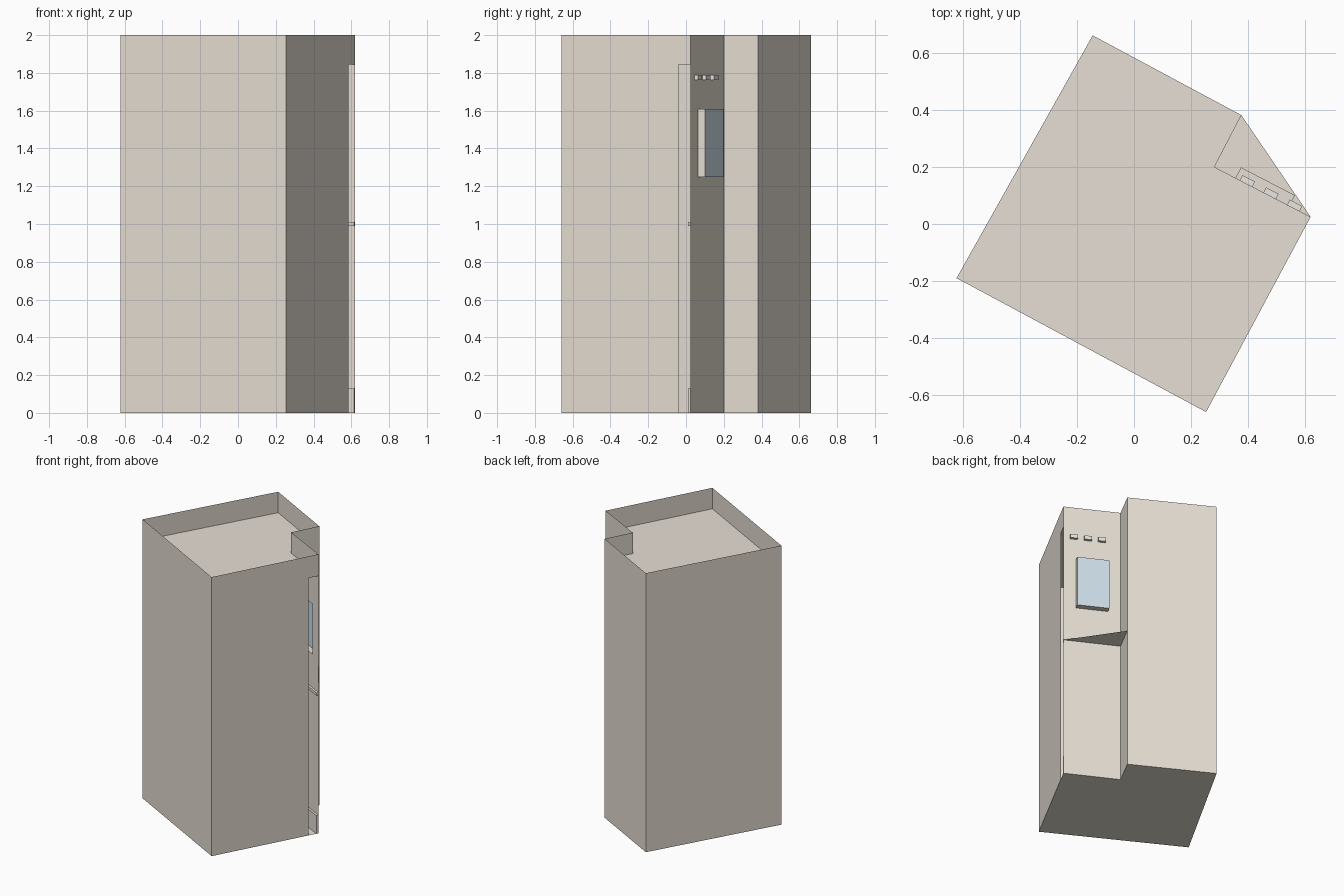
import bpy
from mathutils import Vector

if "Cube" in bpy.data.objects:
    bpy.data.objects.remove(bpy.data.objects["Cube"])

# plan corners, counter-clockwise
FL, FR = Vector((-0.623, -0.19)), Vector((0.253, -0.66))
CORNER, INNER = Vector((0.62, 0.025)), Vector((0.282, 0.2))
BR, BL = Vector((0.377, 0.382)), Vector((-0.145, 0.662))
PLAN = [FL, FR, CORNER, INNER, BR, BL]
along = INNER - CORNER
out = Vector((-along.y, along.x)).normalized() * -1   # out of the recess wall
H, ROOF = 2.0, 1.85


def material(name, colour):
    m = bpy.data.materials.new(name)
    m.diffuse_color = (*colour, 1)
    m.use_nodes = True
    m.node_tree.nodes["Principled BSDF"].inputs["Base Color"].default_value = m.diffuse_color
    return m


BODY = material("body_beige", (0.80, 0.74, 0.66))
BLUE = material("screen_blue", (0.62, 0.74, 0.82))
PALE = material("pale_pad", (0.83, 0.80, 0.75))


def mesh(name, faces, mat=BODY):
    verts, polys = [], []
    for f in faces:
        polys.append(range(len(verts), len(verts) + len(f)))
        verts += f
    me = bpy.data.meshes.new(name)
    me.from_pydata(verts, [], [list(p) for p in polys])
    me.materials.append(mat)
    ob = bpy.data.objects.new(name, me)
    bpy.context.collection.objects.link(ob)
    return ob


def wall(a, b, z0, z1):
    return [(*a, z0), (*b, z0), (*b, z1), (*a, z1)]


def flat(points, z):
    return [(*p, z) for p in points]


def on_wall(t, d=0.0):
    return CORNER + along * t + out * d


def bump(t0, t1, z0, z1, d):
    """Sides, underside and top of a box standing d off the recess wall, then its front."""
    a, b, c, e = on_wall(t0), on_wall(t0, d), on_wall(t1, d), on_wall(t1)
    sides = [wall(a, b, z0, z1), wall(c, e, z0, z1),
             flat([a, e, c, b], z0), flat([a, b, c, e], z1)]
    if d < 0:
        sides = [f[::-1] for f in sides]
    return sides, wall(b, c, z0, z1)


# thin outer shell; the side wall has a tall narrow opening beside the corner
SLOT = CORNER + (FR - CORNER).normalized() * 0.072
mesh("front_wall", [wall(FL, FR, 0, H)])
mesh("side_wall", [wall(FR, SLOT, 0, H), wall(SLOT, CORNER, ROOF - 0.005, H)])
mesh("recess_side_wall", [wall(INNER, BR, 0, H)])
mesh("back_wall", [wall(BR, BL, 0, H)])
mesh("left_wall", [wall(BL, FL, 0, H)])
mesh("sunken_roof", [flat(PLAN, ROOF)])
mesh("floor", [flat(PLAN[::-1], 0)])

# recess wall with the screen opening
T0, T1, Z0, Z1 = 0.22, 0.78, 1.25, 1.61
mesh("recess_wall", [wall(CORNER, INNER, 0, Z0), wall(CORNER, INNER, Z1, H),
                     wall(CORNER, on_wall(T0), Z0, Z1), wall(on_wall(T1), INNER, Z0, Z1)])

# screen standing off the wall
sides, face = bump(T0, T1, Z0, Z1, 0.042)
mesh("screen_frame", sides)
mesh("screen", [face], BLUE)

# row of small pads above the screen
for i, t in enumerate((0.18, 0.425, 0.67)):
    sides, face = bump(t - 0.065, t + 0.065, 1.763, 1.79, 0.02)
    mesh(f"pad_{i + 1}", sides + [face], PALE)

# triangular ledge across the recess
mesh("ledge", [flat([CORNER, INNER, BR], 1.0)[::-1]])

# strips on the inner side of the recess wall
for name, z0, z1 in (("inner_skirting", 0, 0.13), ("inner_rail", 0.99, 1.01)):
    sides, face = bump(0, 1, z0, z1, -0.015)
    mesh(name, sides + [face[::-1]])
